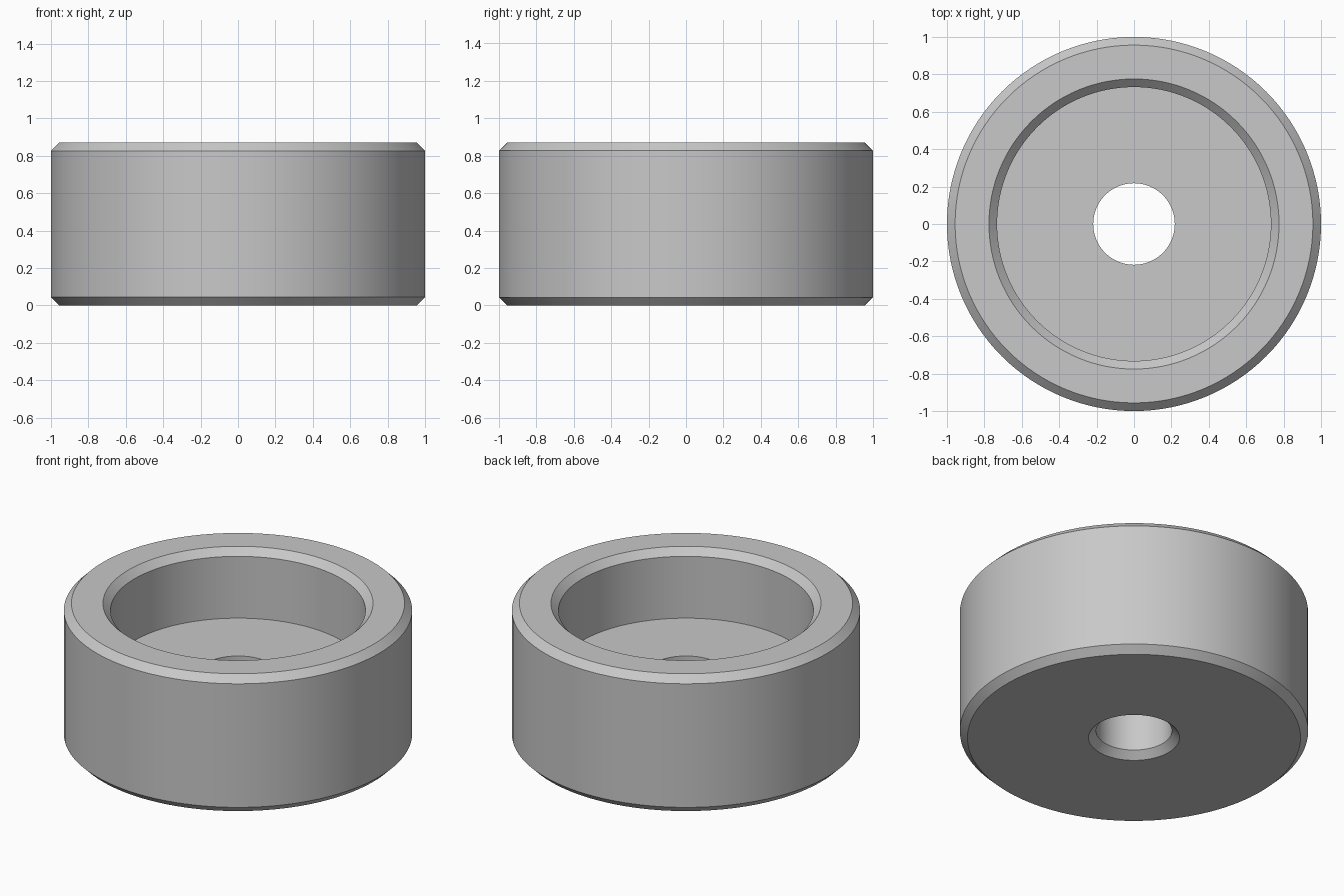
import bpy, bmesh, math

if "Cube" in bpy.data.objects:
    bpy.data.objects.remove(bpy.data.objects["Cube"])

SEGMENTS = 128
R, H, C = 1.0, 0.87, 0.0435           # outer radius, height, chamfer size
BORE, POCKET, FLOOR = 0.218, 0.732, 0.435

# Closed (radius, z) cross-section of the ring
profile = [
    (BORE + C, 0), (R - C, 0), (R, C), (R, H - C), (R - C, H),   # underside and outer wall
    (POCKET + C, H), (POCKET, H - C), (POCKET, FLOOR),           # pocket
    (BORE, FLOOR), (BORE, C),                                    # through hole
]

# Revolve the cross-section around z
bm = bmesh.new()
rings = []
for i in range(SEGMENTS):
    a = 2 * math.pi * i / SEGMENTS
    rings.append([bm.verts.new((r * math.cos(a), r * math.sin(a), z)) for r, z in profile])
n = len(profile)
for i, ring in enumerate(rings):
    nxt = rings[(i + 1) % SEGMENTS]
    for j in range(n):
        k = (j + 1) % n
        bm.faces.new((ring[j], nxt[j], nxt[k], ring[k]))
bmesh.ops.recalc_face_normals(bm, faces=bm.faces)
mesh = bpy.data.meshes.new("recessed_foot")
bm.to_mesh(mesh)
bm.free()

# Plain grey finish
grey = bpy.data.materials.new("grey")
grey.diffuse_color = (0.58, 0.58, 0.58, 1)
grey.use_nodes = True
grey.node_tree.nodes["Principled BSDF"].inputs["Base Color"].default_value = grey.diffuse_color
mesh.materials.append(grey)

foot = bpy.data.objects.new("recessed_foot", mesh)
bpy.context.collection.objects.link(foot)
bpy.context.view_layer.objects.active = foot
foot.select_set(True)
bpy.ops.object.shade_smooth_by_angle(angle=math.radians(30))
